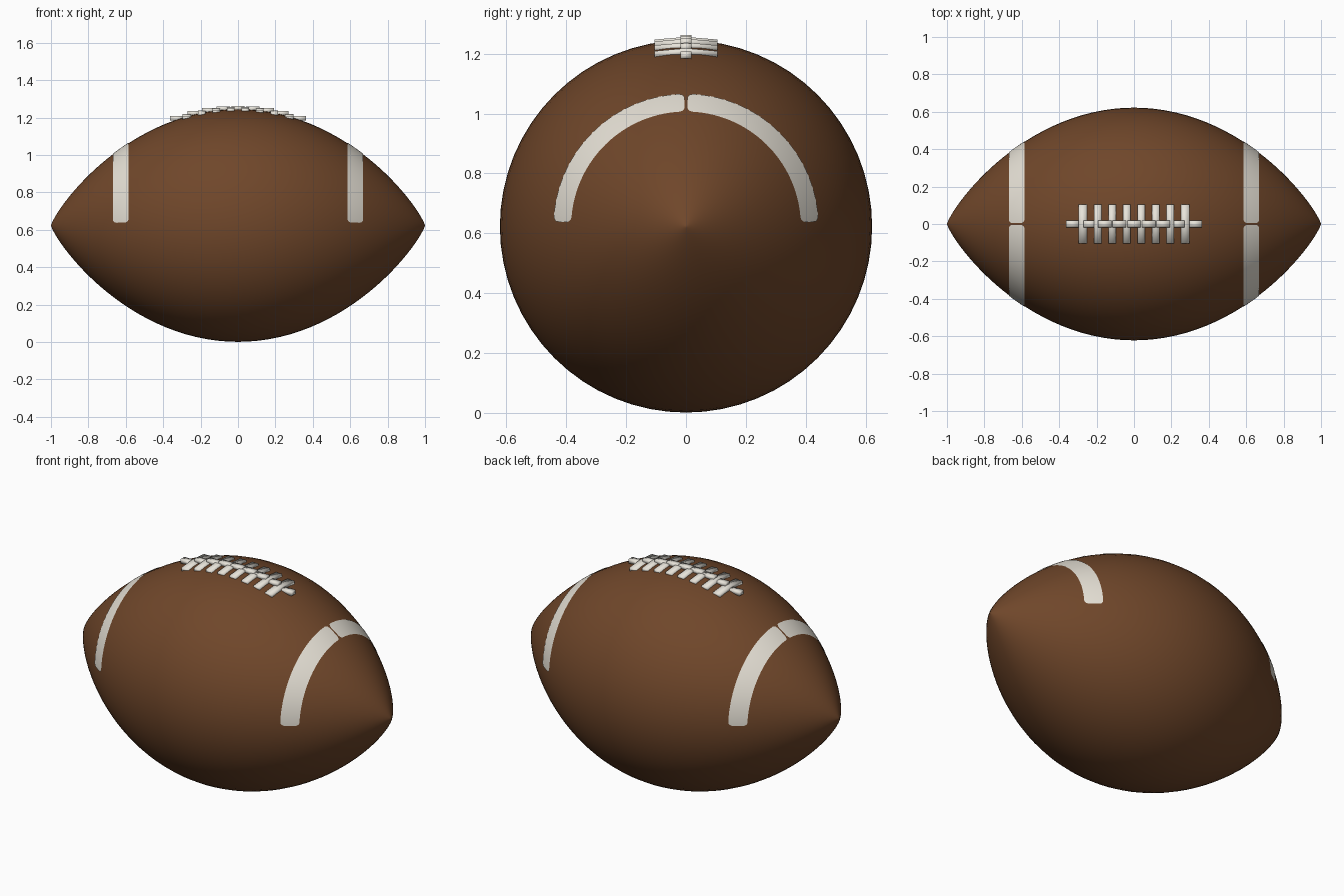
import bpy, bmesh, math

if "Cube" in bpy.data.objects:
    bpy.data.objects.remove(bpy.data.objects["Cube"])

R, Q, CZ = 0.622, 0.827, 0.623


def radius(x):
    """Ball radius at a distance x along its long axis."""
    return R * max(0.0, 1 - x * x) ** Q


def material(name, rgb):
    m = bpy.data.materials.new(name)
    m.diffuse_color = (*rgb, 1)
    m.use_nodes = True
    m.node_tree.nodes["Principled BSDF"].inputs["Base Color"].default_value = m.diffuse_color
    return m


def finish(bm, name, mat):
    bmesh.ops.recalc_face_normals(bm, faces=bm.faces)
    me = bpy.data.meshes.new(name)
    bm.to_mesh(me)
    bm.free()
    me.materials.append(mat)
    for p in me.polygons:
        p.use_smooth = True
    ob = bpy.data.objects.new(name, me)
    bpy.context.collection.objects.link(ob)
    return ob


leather = material("brown leather", (0.16, 0.062, 0.023))
paint = material("off white paint", (0.78, 0.74, 0.66))
lace = material("off white lace", (0.80, 0.77, 0.70))

# Ball: pointed profile revolved about the x axis
bm = bmesh.new()
N = 56
prof = []
for i in range(N + 1):
    x = -math.cos(math.pi * i / N)
    prof.append(bm.verts.new((x, 0, CZ + radius(x))))
edges = [bm.edges.new(prof[i:i + 2]) for i in range(N)]
bmesh.ops.spin(bm, geom=prof + edges, cent=(0, 0, CZ), axis=(1, 0, 0),
               angle=2 * math.pi, steps=64)
bmesh.ops.remove_doubles(bm, verts=bm.verts, dist=1e-5)
finish(bm, "ball", leather)


# Stripes: thin round-cornered strips lying on the upper half of the ball
def stripe(name, sx, sy):
    bm = bmesh.new()
    xc, half, corner, rm = 0.627, 0.042, 0.02, radius(0.627)
    a0, a1 = 0.015 / rm, math.pi / 2 - 0.005 / rm
    ca = corner / rm
    ends = [ca * (1 - math.cos(math.pi / 2 * k / 5)) for k in range(6)]
    angles = [a0 + e for e in ends]
    angles += [a0 + ca + (a1 - a0 - 2 * ca) * k / 32 for k in range(1, 32)]
    angles += [a1 - e for e in reversed(ends)]
    rows = []
    for a in angles:
        d = min(1.0, min(a - a0, a1 - a) / ca)
        w = half - corner + corner * math.sqrt(max(0.0, 1 - (1 - d) ** 2))
        row = []
        for k in range(7):
            x = xc + w * (k / 3 - 1)
            r = radius(x) + 0.003
            row.append(bm.verts.new((sx * x, sy * r * math.cos(a),
                                     CZ + r * math.sin(a))))
        rows.append(row)
    for p, q in zip(rows, rows[1:]):
        for k in range(6):
            bm.faces.new((p[k], p[k + 1], q[k + 1], q[k]))
    ob = finish(bm, name, paint)
    # Make the paint face outwards
    if ob.data.polygons[len(ob.data.polygons) // 2].normal.z < 0:
        ob.data.flip_normals()


for sx, end in ((-1, "left"), (1, "right")):
    for sy, side in ((-1, "front"), (1, "back")):
        stripe(f"stripe_{end}_{side}", sx, sy)


# Laces: arched bars, level along x, that follow the ball across y
def bar(name, x, length, half_y, low, high, parts):
    bm = bmesh.new()
    r = radius(x)
    rings = []
    for k in range(parts + 1):
        y = half_y * (2 * k / parts - 1)
        z = CZ + math.sqrt(r * r - y * y)
        rings.append([bm.verts.new((x + dx * length / 2, y, z + dz))
                      for dx, dz in ((-1, low), (1, low), (1, high), (-1, high))])
    for p, q in zip(rings, rings[1:]):
        for k in range(4):
            n = (k + 1) % 4
            bm.faces.new((p[k], p[n], q[n], q[k]))
    bm.faces.new(rings[0])
    bm.faces.new(rings[-1])
    finish(bm, name, lace)


for i in range(8):
    x = (i - 3.5) * 0.078
    bar(f"cross_lace_{i + 1}", x, 0.046 if i in (0, 7) else 0.04,
        0.105, -0.010, 0.012, 2)
for i in range(9):
    x = (i - 4) * 0.078
    x += 0.015 * ((i == 8) - (i == 0))
    bar(f"centre_lace_{i + 1}", x, 0.072, 0.018, -0.006, 0.018, 2)
